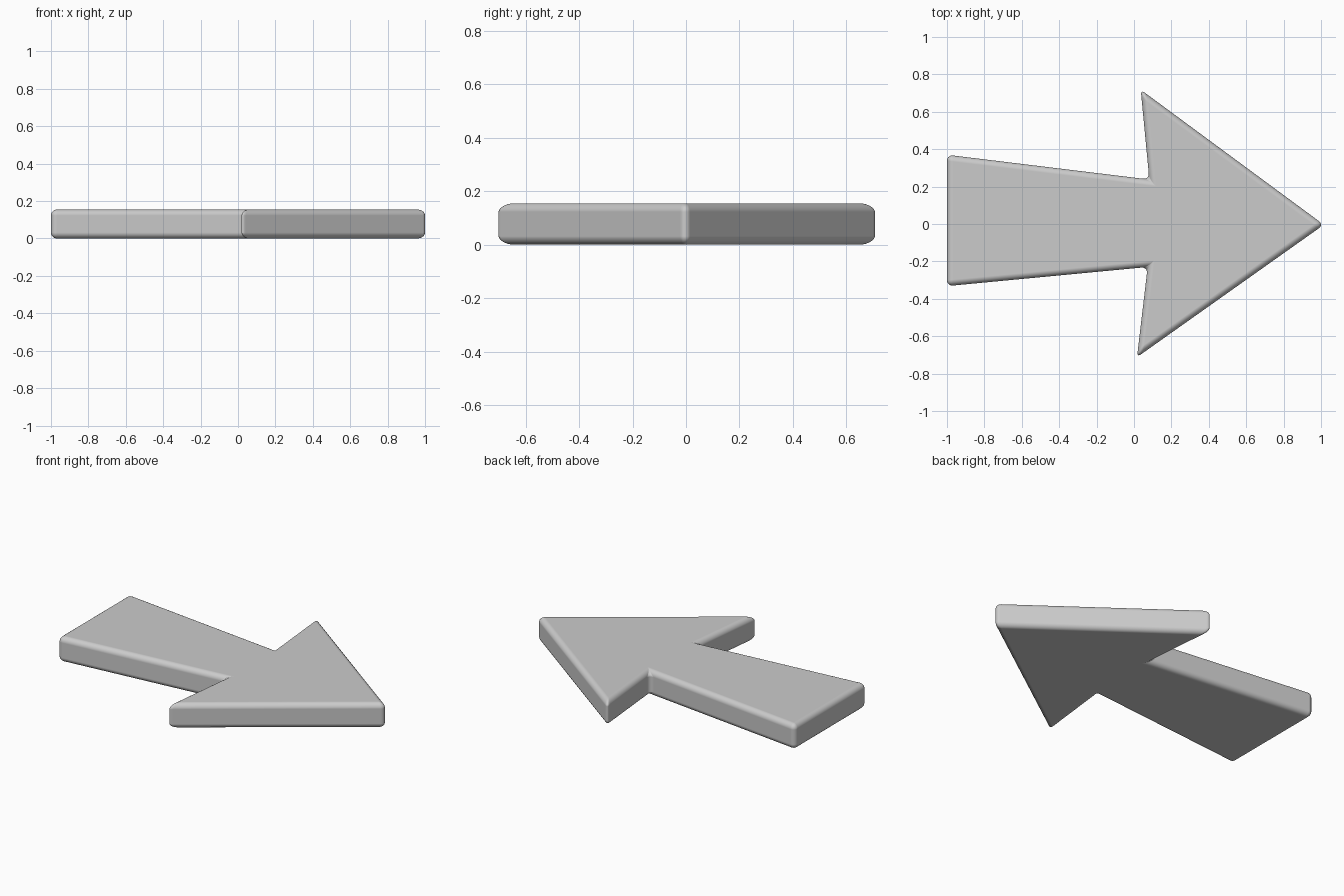
import bpy, bmesh

if "Cube" in bpy.data.objects:
    bpy.data.objects.remove(bpy.data.objects["Cube"])

HEIGHT = 0.155
# Slightly irregular arrow outline, before rounding
OUTLINE = [(-1.0, 0.37), (0.082, 0.238), (0.036, 0.718), (1.015, -0.004),
           (0.016, -0.712), (0.073, -0.23), (-1.0, -0.332)]

# Arrow slab: outline extruded upward
mesh = bpy.data.meshes.new("arrow")
arrow = bpy.data.objects.new("arrow", mesh)
bpy.context.collection.objects.link(arrow)
bm = bmesh.new()
base = bm.faces.new([bm.verts.new((x, y, 0)) for x, y in OUTLINE])
top = bmesh.ops.extrude_face_region(bm, geom=[base], use_keep_orig=True)["geom"]
for v in top:
    if isinstance(v, bmesh.types.BMVert):
        v.co.z += HEIGHT
bmesh.ops.recalc_face_normals(bm, faces=bm.faces)
bm.to_mesh(mesh)
bm.free()

# Soft rounding on every edge
bevel = arrow.modifiers.new("rounding", 'BEVEL')
bevel.width = 0.032
bevel.segments = 5
bevel.limit_method = 'NONE'
bevel.use_clamp_overlap = False
bevel.harden_normals = True

bpy.context.view_layer.objects.active = arrow
arrow.select_set(True)
bpy.ops.object.shade_smooth()
